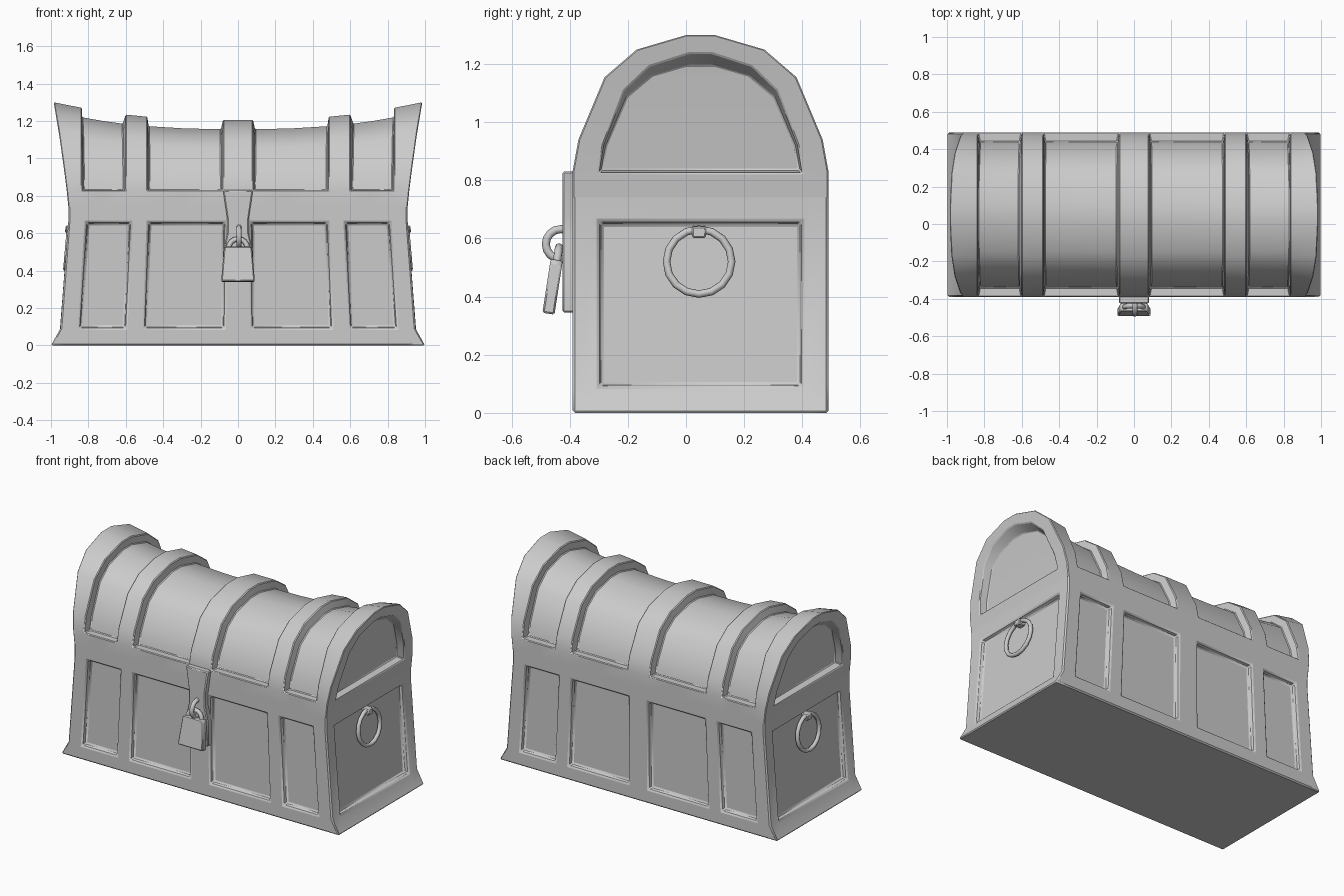
import bpy, bmesh
from math import radians

if "Cube" in bpy.data.objects:
    bpy.data.objects.remove(bpy.data.objects["Cube"])

CY = 0.05                      # chest centre in y
Y0, Y1 = -0.39, 0.49


def lerp_table(table, z):
    for (z0, v0), (z1, v1) in zip(table, table[1:]):
        if z <= z1:
            return v0 + (v1 - v0) * (z - z0) / (z1 - z0)
    return table[-1][1]


# half length of the chest at each height (flared foot, waist, flared lid)
FLARE = [(0, 1.0), (.09, .95), (.66, .907), (.74, .907), (.83, .916),
         (.94, .93), (1.155, .96), (1.25, .977), (1.3, .985)]


def half_len(z):
    return lerp_table(FLARE, z)


def finish(name, bm, bevel=0.008):
    me = bpy.data.meshes.new(name)
    bm.to_mesh(me)
    bm.free()
    ob = bpy.data.objects.new(name, me)
    bpy.context.collection.objects.link(ob)
    m = ob.modifiers.new("edge_bevel", 'BEVEL')
    m.width, m.segments = bevel, 1
    m.limit_method, m.angle_limit = 'ANGLE', radians(35)
    smooth(ob, 35)
    return ob


def smooth(ob, angle):
    bpy.ops.object.select_all(action='DESELECT')
    bpy.context.view_layer.objects.active = ob
    ob.select_set(True)
    bpy.ops.object.shade_smooth_by_angle(angle=radians(angle))


def prism(name, outline, y_front, y_back, bevel):
    """Extrude an (x, z) outline along y."""
    bm = bmesh.new()
    a = [bm.verts.new((x, y_front, z)) for x, z in outline]
    b = [bm.verts.new((x, y_back, z)) for x, z in outline]
    bm.faces.new(a)
    bm.faces.new(b[::-1])
    for i in range(len(a)):
        j = (i + 1) % len(a)
        bm.faces.new((a[i], b[i], b[j], a[j]))
    bmesh.ops.recalc_face_normals(bm, faces=bm.faces)
    return finish(name, bm, bevel)


def ring(name, loc, rot, major, minor, seg=16):
    bpy.ops.mesh.primitive_torus_add(location=loc, rotation=rot, major_radius=major,
                                     minor_radius=minor, major_segments=seg, minor_segments=8)
    ob = bpy.context.object
    ob.name = name
    smooth(ob, 50)


# --- chest body: perimeter rings with inset panels ---
us = [.075, .53, .63, .895, 1]
us = [-u for u in reversed(us)] + us
perim = [(u, Y0) for u in us] + [(1, -.3), (1, .4)]
perim += [(u, Y1) for u in reversed(us)] + [(-1, .4), (-1, -.3)]
bm = bmesh.new()
rows = [[bm.verts.new((u * half_len(z), y, z)) for u, y in perim] for z in (0, .09, .66, .74)]
panels, n = [], len(perim)
for r in range(3):
    for i in range(n):
        j = (i + 1) % n
        f = bm.faces.new((rows[r][i], rows[r][j], rows[r + 1][j], rows[r + 1][i]))
        if r == 1 and i in (1, 3, 5, 7, 10, 13, 15, 17, 19, 22):
            panels.append(f)
bm.faces.new(rows[0][::-1])
bm.normal_update()
bmesh.ops.inset_individual(bm, faces=panels, thickness=.015, depth=-.03)
finish("chest_body", bm)

# --- lid: arched shell with raised bands and recessed ends ---
arch = [(-.39, .83), (-.37, .94), (-.28, 1.155), (-.17, 1.25), (0, 1.3)]
arch += [(2 * CY - y, z) for y, z in reversed(arch)]
prof = [(Y0, .74)] + arch + [(Y1, .74)]
xs = [.08, .28, .485, .6, .715, .835]
xs = [-x for x in reversed(xs)] + xs


def sag(x, z):
    s = .8 + .2 * min(1, abs(x) / .97) ** 2.5
    return z if z < .83 else .83 + (z - .83) * s


bm = bmesh.new()
cols = [[bm.verts.new((-half_len(z), y, z)) for y, z in prof]]
cols += [[bm.verts.new((x, y, sag(x, z))) for y, z in prof] for x in xs]
cols += [[bm.verts.new((half_len(z), y, z)) for y, z in prof]]
panels = []
for c in range(len(cols) - 1):
    mid = abs(xs[c - 1] + xs[c]) / 2 if 0 < c < len(xs) else 1
    for k in range(len(prof) - 1):
        f = bm.faces.new((cols[c][k], cols[c + 1][k], cols[c + 1][k + 1], cols[c][k + 1]))
        if 0 < k < len(prof) - 2 and (.08 < mid < .485 or .6 < mid < .835):
            panels.append(f)
for side, col in ((-1, cols[0]), (1, cols[-1])):
    outer, inner, deep = col[1:-1], [], []
    for y, z in arch:
        zi = .825 + (z - .83) * .875
        yi = CY + (y - CY) * .795
        inner.append(bm.verts.new((side * half_len(zi), yi, zi)))
        zd = .835 + (z - .83) * .765
        deep.append(bm.verts.new((side * (half_len(zd) - .05), CY + (y - CY) * .775, zd)))
    m = len(arch)
    bm.faces.new((col[0], col[-1], outer[-1], inner[-1], inner[0], outer[0]))
    for a, b in ((outer, inner), (inner, deep)):
        for i in range(m - 1):
            bm.faces.new((a[i], a[i + 1], b[i + 1], b[i]))
    bm.faces.new((inner[0], inner[-1], deep[-1], deep[0]))
    for i in range(m // 2 - 1):
        bm.faces.new((deep[i], deep[i + 1], deep[m - 2 - i], deep[m - 1 - i]))
bmesh.ops.recalc_face_normals(bm, faces=bm.faces)
bm.normal_update()
bmesh.ops.inset_region(bm, faces=panels, thickness=.01, depth=-.05, use_even_offset=True)
finish("lid", bm)

# --- hasp strap on the front ---
half = [(.08, .345), (.08, .5), (.058, .6), (.058, .68), (.08, .83)]
prism("hasp_strap", half + [(-x, z) for x, z in reversed(half)], -.425, -.38, .006)
ring("hasp_ring", (0.005, -.43, .58), (0, radians(90), 0), .052, .014)

# --- padlock, hanging at a slight tilt ---
half = [(.09, -.092), (.075, .085), (.066, .095)]
lock = prism("padlock_body", half + [(-x, z) for x, z in reversed(half)], -.021, .021, .006)
lock.location = (0, -.459, .432)
lock.rotation_euler = (radians(-8.7), 0, 0)
ring("padlock_shackle", (0, -.444, .52), (radians(90 - 8.7), 0, 0), .05, .014)

# --- ring handles with their brackets, both ends ---
for side, label in ((1, "right"), (-1, "left")):
    ring(label + "_handle_ring", (side * .912, .045, .52), (0, side * radians(85), 0), .112, .013)
    w0, w1 = .017, .024
    br = prism(label + "_handle_bracket",
               [(side * .86, .602), (side * .925, .602), (side * .922, .64), (side * .86, .645)],
               .045 - w1, .045 + w1, .005)
